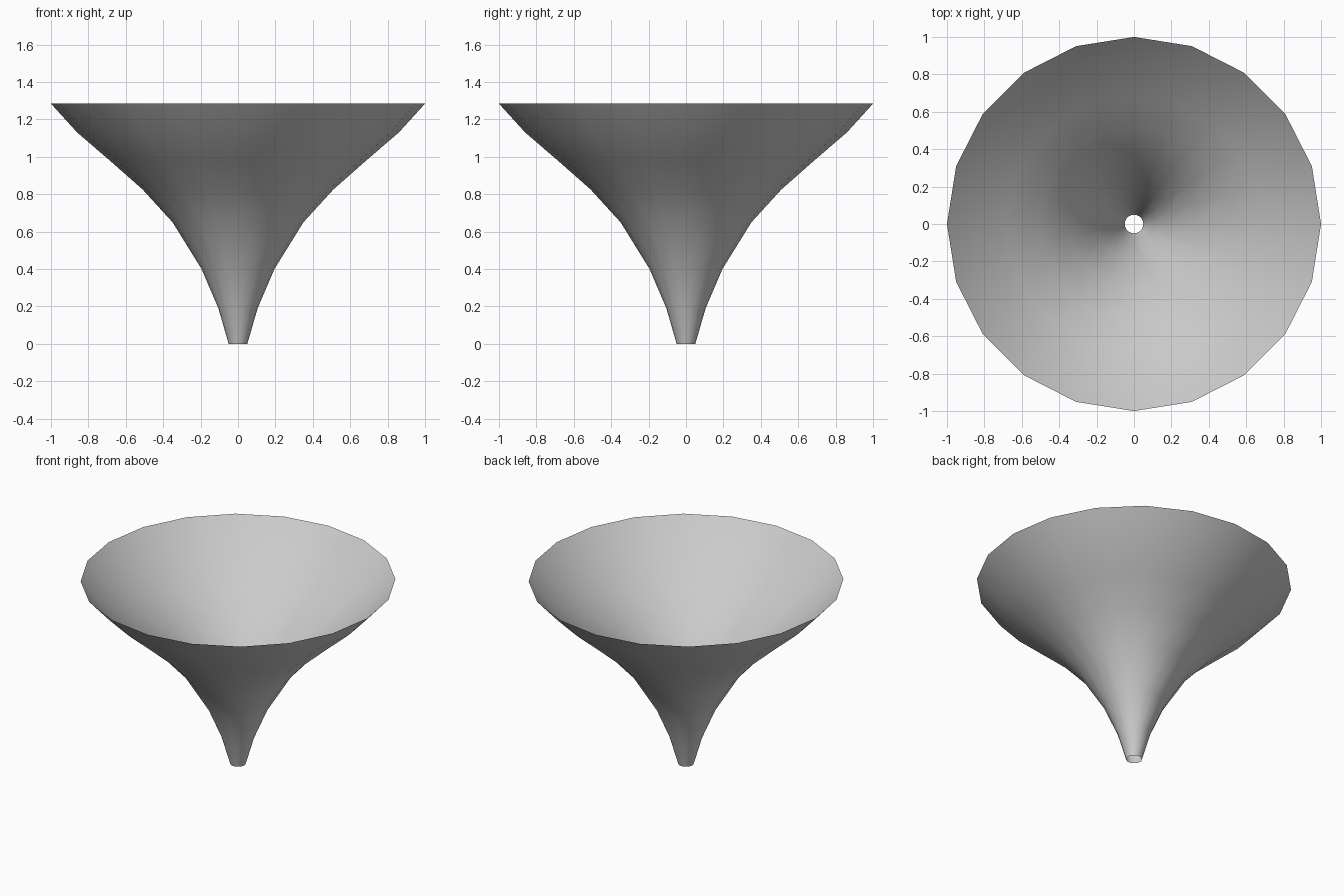
import bpy, bmesh
from math import sin, cos, tau

if "Cube" in bpy.data.objects:
    bpy.data.objects.remove(bpy.data.objects["Cube"])

SIDES = 20
# flared profile: (radius, height), open at both ends
PROFILE = [(0.05, 0), (0.105, 0.19), (0.195, 0.40), (0.35, 0.65),
           (0.51, 0.825), (0.68, 0.975), (0.86, 1.13), (1.0, 1.284)]

# revolve the profile into a thin open funnel
bm = bmesh.new()
rings = [[bm.verts.new((r * cos(tau * i / SIDES), r * sin(tau * i / SIDES), z))
          for i in range(SIDES)] for r, z in PROFILE]
for low, high in zip(rings, rings[1:]):
    for i in range(SIDES):
        j = (i + 1) % SIDES
        face = bm.faces.new((low[i], low[j], high[j], high[i]))
        face.smooth = True

mesh = bpy.data.meshes.new("funnel")
bm.to_mesh(mesh)
bm.free()
funnel = bpy.data.objects.new("funnel", mesh)
bpy.context.collection.objects.link(funnel)
